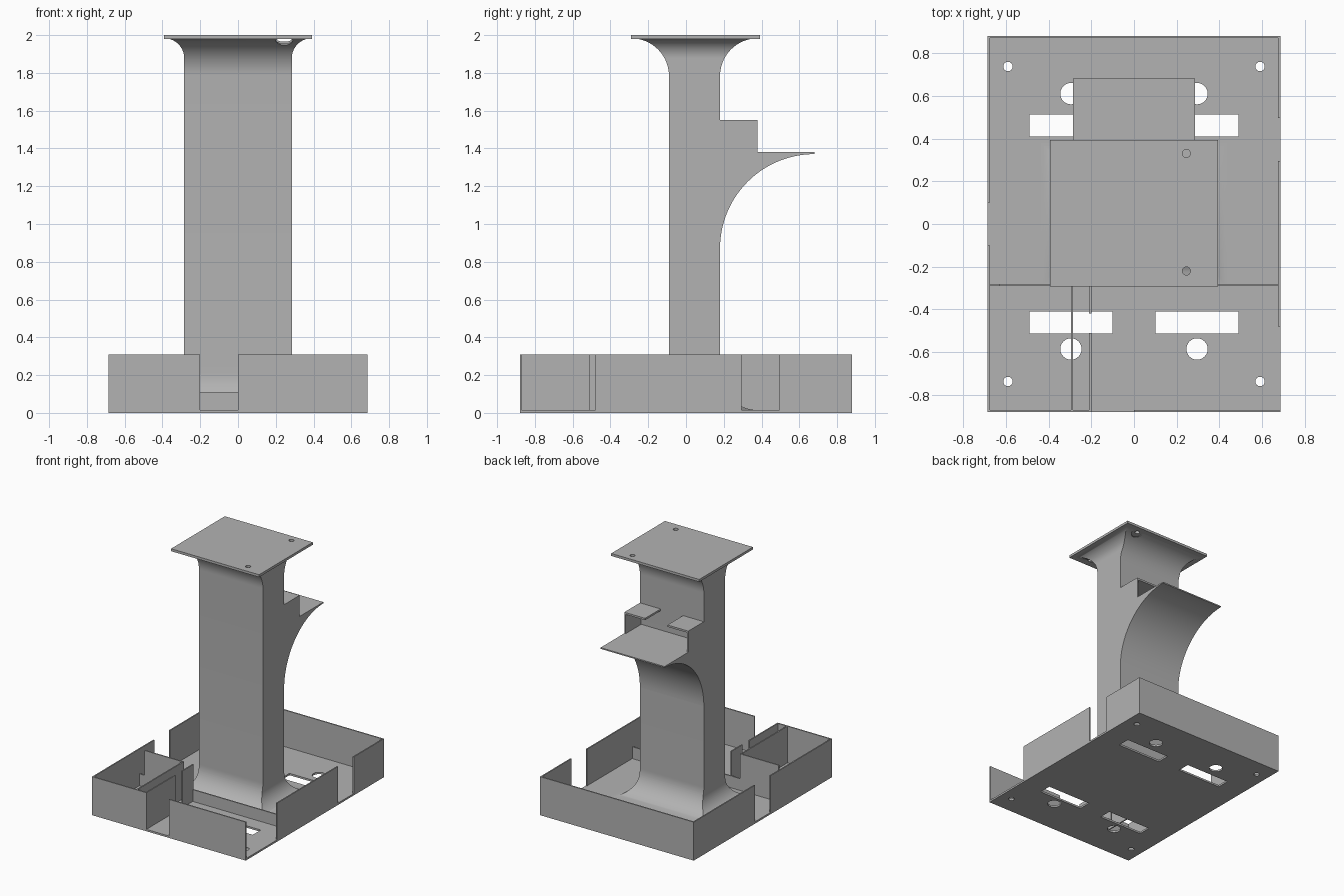
import bpy, bmesh, math

cube = bpy.data.objects.get("Cube")
if cube:
    bpy.data.objects.remove(cube, do_unlink=True)

grey = bpy.data.materials.new("plain grey")
grey.use_nodes = True
GREY = (0.45, 0.45, 0.45, 1)
grey.diffuse_color = GREY
grey.node_tree.nodes["Principled BSDF"].inputs["Base Color"].default_value = GREY


def make(name, bm):
    bmesh.ops.recalc_face_normals(bm, faces=bm.faces)
    mesh = bpy.data.meshes.new(name)
    bm.to_mesh(mesh)
    bm.free()
    mesh.materials.append(grey)
    obj = bpy.data.objects.new(name, mesh)
    bpy.context.collection.objects.link(obj)
    return obj


def add_box(bm, x0, x1, y0, y1, z0, z1):
    verts = bmesh.ops.create_cube(bm, size=1)["verts"]
    for v in verts:
        v.co.x = x1 if v.co.x > 0 else x0
        v.co.y = y1 if v.co.y > 0 else y0
        v.co.z = z1 if v.co.z > 0 else z0


def box(name, *size):
    bm = bmesh.new()
    add_box(bm, *size)
    return make(name, bm)


def cylinder(name, x, y, r, z0, z1):
    bm = bmesh.new()
    bmesh.ops.create_cone(bm, cap_ends=True, segments=32, radius1=r, radius2=r, depth=z1 - z0)
    bmesh.ops.translate(bm, verts=bm.verts, vec=(x, y, (z0 + z1) / 2))
    return make(name, bm)


def cut(target, cutter):
    cutter.hide_render = True
    cutter.hide_viewport = True
    mod = target.modifiers.new("cut", 'BOOLEAN')
    mod.operation = 'DIFFERENCE'
    mod.solver = 'EXACT'
    mod.object = cutter


def smooth(obj, degrees=30):
    bpy.ops.object.select_all(action='DESELECT')
    obj.select_set(True)
    bpy.context.view_layer.objects.active = obj
    bpy.ops.object.shade_smooth_by_angle(angle=math.radians(degrees))


# Base tray floor with slots and screw holes
W, D, T, FLOOR, WALL, LOW = 0.685, 0.88, 0.01, 0.015, 0.31, 0.11
floor = box("tray_floor", -W, W, -D, D, 0, FLOOR)
for sx in (-1, 1):
    for sy in (-1, 1):
        xs = sorted((sx * 0.1, sx * 0.49))
        ys = sorted((sy * 0.41, sy * 0.512))
        cut(floor, box("slot_cutter", *xs, *ys, -0.1, 0.1))
        cut(floor, cylinder("round_hole_cutter", sx * 0.295, 0.61 if sy > 0 else -0.585, 0.05, -0.1, 0.1))
        cut(floor, cylinder("screw_hole_cutter", sx * 0.59, sy * 0.737, 0.022, -0.1, 0.1))

# Tray walls, broken by cable gaps
box("back_wall", -W, W, D - T, D, FLOOR, WALL)
for x0, x1 in ((-W, -0.2), (0, W)):
    box("front_wall", x0, x1, -D, -D + T, FLOOR, WALL)
for y0, y1 in ((-D, -0.1), (0.1, D)):
    box("right_wall", -W, -W + T, y0, y1, FLOOR, WALL)
for y0, y1 in ((-0.48, 0.295), (0.495, D)):
    box("left_wall", W - T, W, y0, y1, FLOOR, WALL)

# Inner partitions
box("low_partition", -W, W, -0.29, -0.28, FLOOR, LOW)
box("tall_partition", -0.63, -0.285, -0.29, -0.28, FLOOR, WALL)
box("long_channel_wall", -0.295, -0.285, -D, -0.28, FLOOR, WALL)
for y0, y1 in ((-D, -0.51), (-0.42, -0.28)):
    box("short_channel_wall", -0.21, -0.2, y0, y1, FLOOR, WALL)

# Column: rectangular section flaring at both ends
HALF, FRONT, BACK, TOP = 0.285, -0.09, 0.18, 1.983


def flare(z, r_bottom, r_top):
    for dist, r in ((z - FLOOR, r_bottom), (TOP - z, r_top)):
        if dist < r:
            return r - math.sqrt(max(0, r * r - (r - dist) ** 2))
    return 0


def column(name, inset):
    curve = [1 - math.cos(i * math.pi / 40) for i in range(21)]
    levels = {round(FLOOR + r * c, 5) for r in (0.15, 0.2) for c in curve}
    levels |= {round(TOP - r * c, 5) for r in (0.105, 0.2) for c in curve}
    bm = bmesh.new()
    rings = []
    for z in sorted(levels):
        x = HALF - inset + flare(z, 0.15, 0.105)
        y = flare(z, 0.2, 0.2) - inset
        corners = ((-x, FRONT - y), (x, FRONT - y), (x, BACK + y), (-x, BACK + y))
        rings.append([bm.verts.new((px, py, z)) for px, py in corners])
    for a, b in zip(rings, rings[1:]):
        for i in range(4):
            j = (i + 1) % 4
            bm.faces.new((a[i], a[j], b[j], b[i]))
    bm.faces.new(rings[0])
    bm.faces.new(rings[-1])
    return make(name, bm)


post = column("column", 0)
cut(post, column("column_hollow_cutter", 0.012))

# Top plate with screw holes and clearance through the flare
plate = box("top_plate", -0.392, 0.392, -0.292, 0.392, 1.98, 2)
for y in (-0.22, 0.33):
    cut(plate, cylinder("plate_hole_cutter", 0.245, y, 0.019, 1.9, 2.1))
    cut(post, cylinder("clearance_cutter", 0.245, y, 0.045, 1.8, 1.99))
smooth(post)

# Rear shelf with a quarter-round underside
SHELF = 1.38
bm = bmesh.new()
profile = [(BACK - 0.005, SHELF), (BACK - 0.005, 0.87)]
for i in range(33):
    a = math.pi - i * math.pi / 64
    profile.append((0.68 + 0.5 * math.cos(a), 0.87 + 0.5 * math.sin(a)))
profile[-1] = (0.68, SHELF - 0.01)
profile.append((0.68, SHELF))
side = bm.faces.new([bm.verts.new((-HALF, y, z)) for y, z in profile])
ext = bmesh.ops.extrude_face_region(bm, geom=[side])["geom"]
moved = [v for v in ext if isinstance(v, bmesh.types.BMVert)]
bmesh.ops.translate(bm, verts=moved, vec=(2 * HALF, 0, 0))
smooth(make("shelf", bm))

# Open holder on the shelf: side cheeks and top tabs
for sx, label in ((-1, "right"), (1, "left")):
    bm = bmesh.new()
    add_box(bm, *sorted((sx * HALF, sx * (HALF - 0.012))), BACK - 0.005, 0.378, SHELF, 1.55)
    add_box(bm, *sorted((sx * HALF, sx * 0.1)), BACK - 0.005, 0.378, 1.535, 1.55)
    make(label + "_holder", bm)
